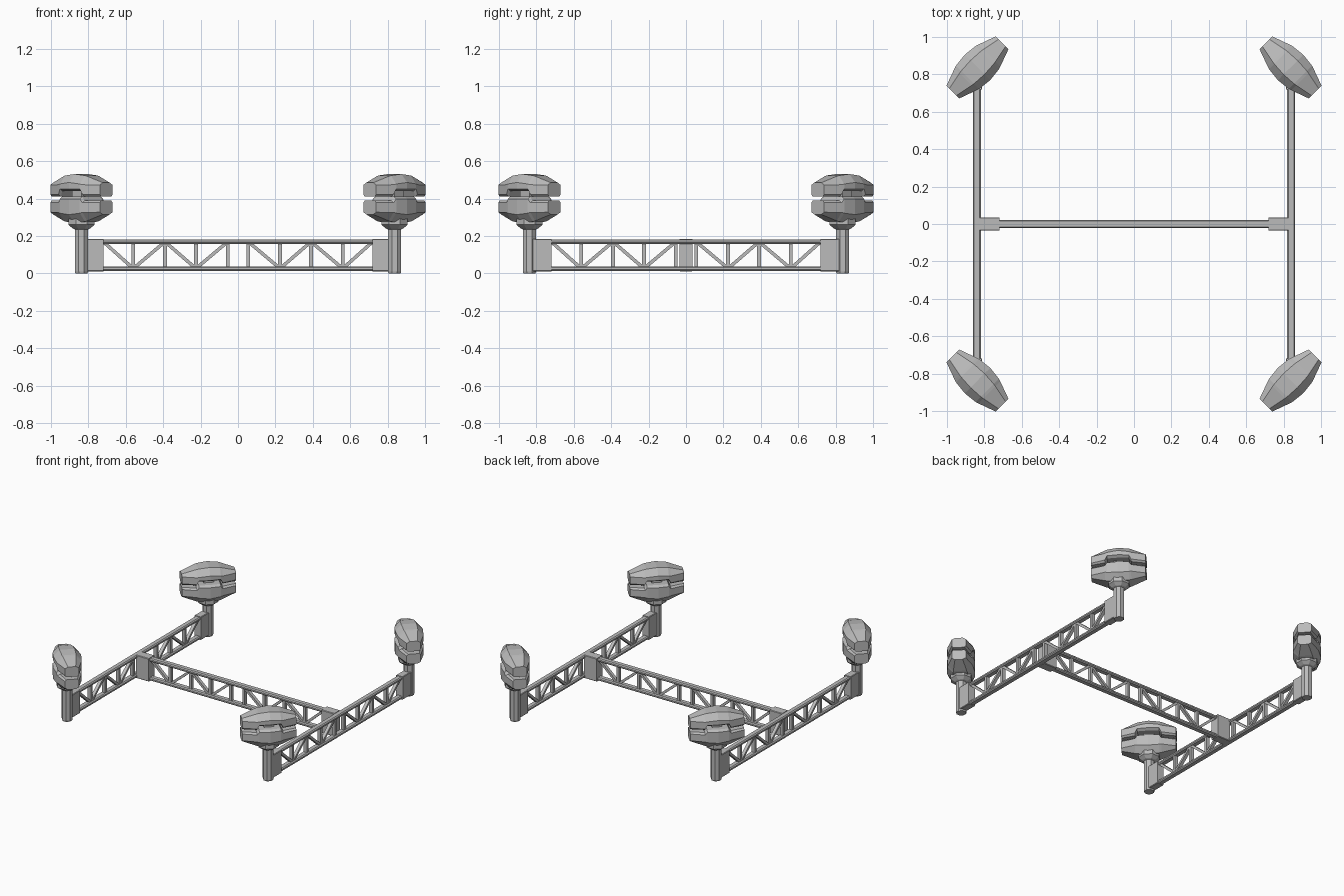
import bpy, bmesh, math
from mathutils import Matrix, Vector

if "Cube" in bpy.data.objects:
    bpy.data.objects.remove(bpy.data.objects["Cube"], do_unlink=True)

grey = bpy.data.materials.new("metal_grey")
grey.use_nodes = True
COLOUR = (0.5, 0.5, 0.5, 1)
grey.diffuse_color = COLOUR
grey.node_tree.nodes["Principled BSDF"].inputs["Base Color"].default_value = COLOUR


def finish(name, bm, matrix):
    bmesh.ops.recalc_face_normals(bm, faces=bm.faces[:])
    mesh = bpy.data.meshes.new(name)
    bm.to_mesh(mesh)
    bm.free()
    mesh.materials.append(grey)
    obj = bpy.data.objects.new(name, mesh)
    obj.matrix_world = matrix
    bpy.context.collection.objects.link(obj)
    return obj


def loft(bm, rings):
    """Skin a row of equal-sized point rings and cap both ends."""
    loops = [[bm.verts.new(p) for p in ring] for ring in rings]
    n = len(loops[0])
    for a, b in zip(loops, loops[1:]):
        for i in range(n):
            j = (i + 1) % n
            bm.faces.new((a[i], a[j], b[j], b[i]))
    bm.faces.new(loops[0])
    bm.faces.new(loops[-1])


def bar(bm, start, end, width, height, chamfer=0.0):
    """Straight bar in the xz plane: width is along y, height across the run."""
    a, b = Vector(start), Vector(end)
    up = Vector((0, 1, 0)).cross(b - a).normalized()
    w, h, c = width / 2, height / 2, chamfer
    if c:
        section = [(w - c, h), (w, h - c), (w, c - h), (w - c, -h),
                   (c - w, -h), (-w, c - h), (-w, h - c), (c - w, h)]
    else:
        section = [(w, h), (w, -h), (-w, -h), (-w, h)]
    loft(bm, [[p + Vector((0, y, 0)) + up * z for y, z in section] for p in (a, b)])


# Lattice girders: two chords, uprights and alternating diagonals
def girder(name, matrix, plate_width, plate_end):
    low, high = 0.026, 0.169
    stops = [0.72, 0.56, 0.39, 0.225, 0.055]
    bm = bmesh.new()
    for z in (low, high):
        bar(bm, (-0.74, 0, z), (0.74, 0, z), 0.044, 0.024, 0.007)
    for side in (-1, 1):
        for i, (a, b) in enumerate(zip(stops, stops[1:])):
            za, zb = (high, low) if i % 2 == 0 else (low, high)
            bar(bm, (side * a, 0, za), (side * b, 0, zb), 0.024, 0.018)
            bar(bm, (side * b, 0, low), (side * b, 0, high), 0.026, 0.02)
    finish(name, bm, matrix)
    for side, label in ((-1, "a"), (1, "b")):
        bm = bmesh.new()
        bar(bm, (side * 0.72, 0, 0.098), (side * plate_end, 0, 0.098), plate_width, 0.174, 0.004)
        finish(f"{name}_end_plate_{label}", bm, matrix)


# Post with a flared collar, turned from a profile
def post(name, matrix):
    profile = [(0.035, 0), (0.038, 0.01), (0.038, 0.235), (0.05, 0.24),
               (0.076, 0.26), (0.076, 0.295)]
    bm = bmesh.new()
    rings = []
    for r, z in profile:
        angles = [math.tau * (i + 0.5) / 8 for i in range(8)]
        rings.append([(r * math.cos(a), r * math.sin(a), z) for a in angles])
    loft(bm, rings)
    finish(name, bm, matrix)


# Faceted jaw: long along x, with a stepped inner face
def jaw(name, matrix, step, flip):
    half = [(0.187, 0.048, 0.485, 0), (0.09, 0.083, 0.519, 0),
            (0.075, 0.088, 0.523, step), (0, 0.096, 0.531, step)]
    stations = [(-t, w, zt, s) for t, w, zt, s in half] + half[-2::-1]
    rings = []
    for t, w, zt, s in stations:
        zb = 0.41 + s
        drop = 0.012 if abs(t) > 0.18 else 0.045
        ring = [(0.8 * w, zb), (w, zb + 0.012), (w, zt - drop), (0.55 * w, zt)]
        ring += [(-y, z) for y, z in reversed(ring)]
        rings.append([(t, y, 0.8 - z if flip else z) for y, z in ring])
    bm = bmesh.new()
    loft(bm, rings)
    finish(name, bm, matrix)


girder("cross_girder", Matrix.Identity(4), 0.07, 0.825)
CORNER = 0.837
for sx, side in ((-1, "right"), (1, "left")):
    turn = Matrix.Rotation(math.pi / 2, 4, "Z")
    girder(f"{side}_girder", Matrix.Translation((sx * 0.84, 0, 0)) @ turn, 0.056, 0.83)
    for sy, end in ((-1, "front"), (1, "back")):
        place = Matrix.Translation((sx * CORNER, sy * CORNER, 0))
        name = f"{end}_{side}"
        post(f"{name}_post", place)
        tangent = place @ Matrix.Rotation(-sx * sy * math.pi / 4, 4, "Z")
        jaw(f"{name}_upper_jaw", tangent, 0.03, False)
        jaw(f"{name}_lower_jaw", tangent, -0.02, True)
        bm = bmesh.new()
        bar(bm, (-0.035, 0, 0.41), (0.035, 0, 0.41), 0.07, 0.08, 0.01)
        finish(f"{name}_jaw_link", bm, tangent)
